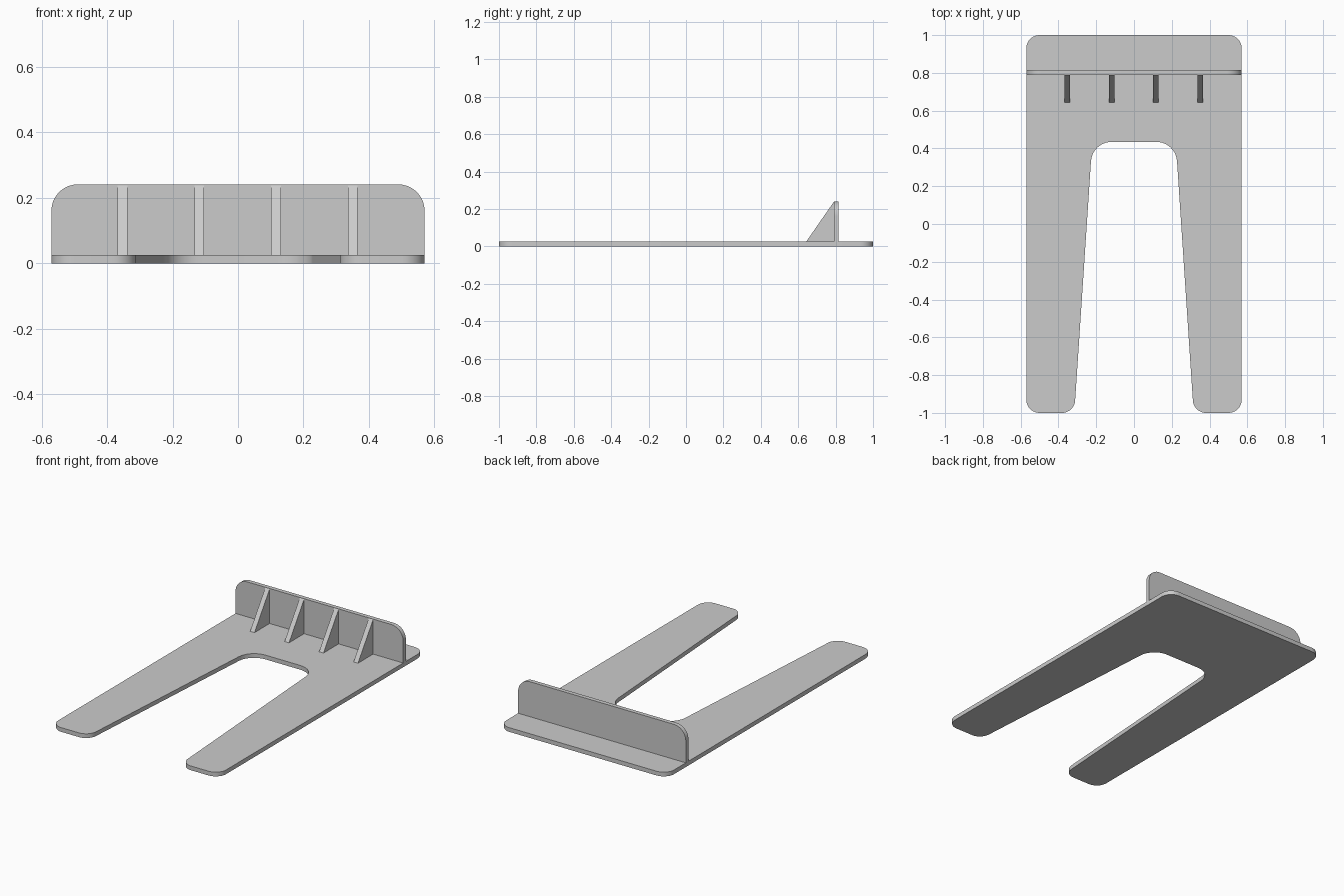
import bpy, bmesh, math
from mathutils import Vector, Matrix

if "Cube" in bpy.data.objects:
    bpy.data.objects.remove(bpy.data.objects["Cube"], do_unlink=True)

GREY = (0.6, 0.6, 0.6, 1.0)
grey = bpy.data.materials.new("plain grey")
grey.use_nodes = True
grey.diffuse_color = GREY
grey.node_tree.nodes["Principled BSDF"].inputs["Base Color"].default_value = GREY


def rounded(corners, steps=10):
    """Replace each (x, y, radius) corner of a closed outline by a tangent arc."""
    out = []
    for i, (x, y, r) in enumerate(corners):
        p = Vector((x, y))
        if r == 0:
            out.append(p)
            continue
        a = (Vector(corners[i - 1][:2]) - p).normalized()
        b = (Vector(corners[(i + 1) % len(corners)][:2]) - p).normalized()
        half = a.angle(b) / 2
        centre = p + (a + b).normalized() * (r / math.sin(half))
        start = p + a * (r / math.tan(half)) - centre
        end = p + b * (r / math.tan(half)) - centre
        sweep = start.angle_signed(end)
        for k in range(steps + 1):
            out.append(centre + Matrix.Rotation(-sweep * k / steps, 2) @ start)
    return out


def slab(name, outline, to_3d, direction):
    """Extrude a flat outline, placed in space by to_3d, along direction."""
    bm = bmesh.new()
    face = bm.faces.new([bm.verts.new(to_3d(u, v)) for u, v in outline])
    ext = bmesh.ops.extrude_face_region(bm, geom=[face])
    moved = [g for g in ext["geom"] if isinstance(g, bmesh.types.BMVert)]
    bmesh.ops.translate(bm, verts=moved, vec=direction)
    bmesh.ops.recalc_face_normals(bm, faces=bm.faces)
    mesh = bpy.data.meshes.new(name)
    bm.to_mesh(mesh)
    bm.free()
    mesh.materials.append(grey)
    obj = bpy.data.objects.new(name, mesh)
    bpy.context.collection.objects.link(obj)
    bpy.ops.object.select_all(action="DESELECT")
    obj.select_set(True)
    bpy.context.view_layer.objects.active = obj
    bpy.ops.object.shade_smooth_by_angle(angle=math.radians(30))
    return obj


W, T, H = 0.57, 0.026, 0.241      # half width, plate thickness, wall height
WALL_FRONT, WALL_BACK = 0.79, 0.816

# Forked base plate with two tapering legs
half = [(W, 1, 0.07), (W, -1, 0.07), (0.316, -1, 0.07), (0.221, 0.435, 0.11)]
outline = half + [(-x, y, r) for x, y, r in reversed(half)]
slab("base_plate", rounded(outline), lambda u, v: (u, v, 0), (0, 0, T))

# Upright wall with rounded top corners
wall = [(W, T, 0), (W, H, 0.08), (-W, H, 0.08), (-W, T, 0)]
slab("upright_wall", rounded(wall), lambda u, v: (u, WALL_FRONT, v),
     (0, WALL_BACK - WALL_FRONT, 0))

# Four triangular bracing ribs
RIB = 0.03
triangle = [(0.643, T, 0), (WALL_FRONT, T, 0), (WALL_FRONT, H - 0.003, 0)]
for i in range(4):
    x = -0.353 + i * 0.2345
    slab(f"rib_{i + 1}", rounded(triangle),
         lambda u, v: (x - RIB / 2, u, v), (RIB, 0, 0))
